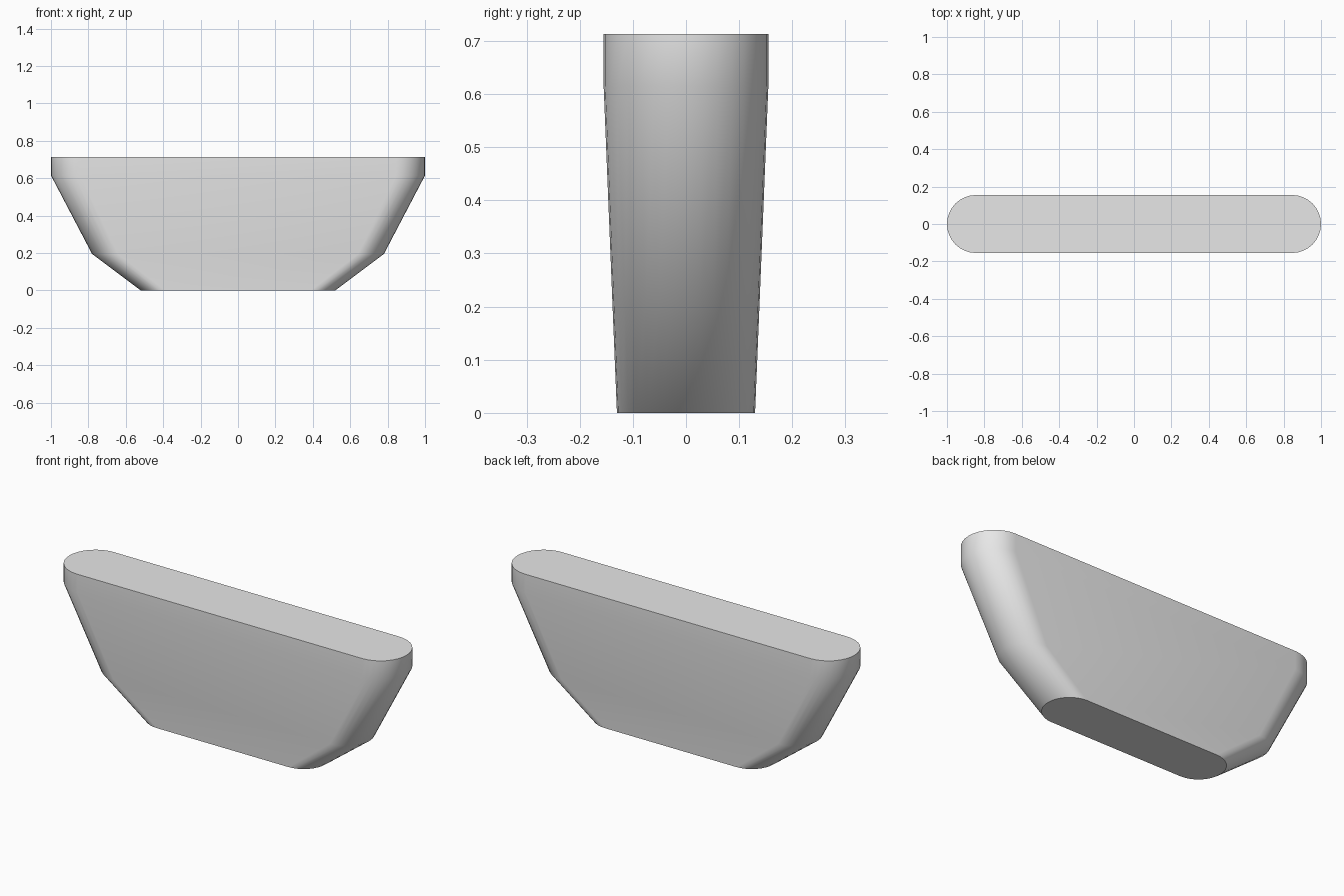
import bpy, bmesh, math

cube = bpy.data.objects.get("Cube")
if cube:
    bpy.data.objects.remove(cube, do_unlink=True)

# Plain grey material
grey = bpy.data.materials.new("light_grey")
grey.use_nodes = True
colour = (0.8, 0.8, 0.8, 1.0)
grey.diffuse_color = colour
grey.node_tree.nodes["Principled BSDF"].inputs["Base Color"].default_value = colour

# Levels of the body: height, half length, half width
LEVELS = [(0, 0.52, 0.13), (0.195, 0.78, 0.138), (0.615, 1.0, 0.155), (0.713, 1.0, 0.155)]
ARC_STEPS = 16


def rounded_slot(bm, z, half_length, radius):
    """One ring with straight sides and semicircular ends."""
    ring = []
    for side in (1, -1):
        for i in range(ARC_STEPS + 1):
            a = math.pi * (i / ARC_STEPS - 0.5)
            x = half_length - radius + radius * math.cos(a)
            ring.append(bm.verts.new((side * x, side * radius * math.sin(a), z)))
    return ring


# Tapered body lofted through the rings, capped at both ends
bm = bmesh.new()
rings = [rounded_slot(bm, *level) for level in LEVELS]
count = len(rings[0])
for low, high in zip(rings, rings[1:]):
    for i in range(count):
        j = (i + 1) % count
        bm.faces.new((low[i], low[j], high[j], high[i]))
bm.faces.new(rings[0][::-1])
bm.faces.new(rings[-1])
bmesh.ops.recalc_face_normals(bm, faces=bm.faces)

mesh = bpy.data.meshes.new("tapered_body")
bm.to_mesh(mesh)
bm.free()
mesh.materials.append(grey)
body = bpy.data.objects.new("tapered_body", mesh)
bpy.context.collection.objects.link(body)

# Smooth sides with crisp top and bottom rims
bpy.ops.object.select_all(action="DESELECT")
body.select_set(True)
bpy.context.view_layer.objects.active = body
bpy.ops.object.shade_smooth_by_angle(angle=math.radians(32))
